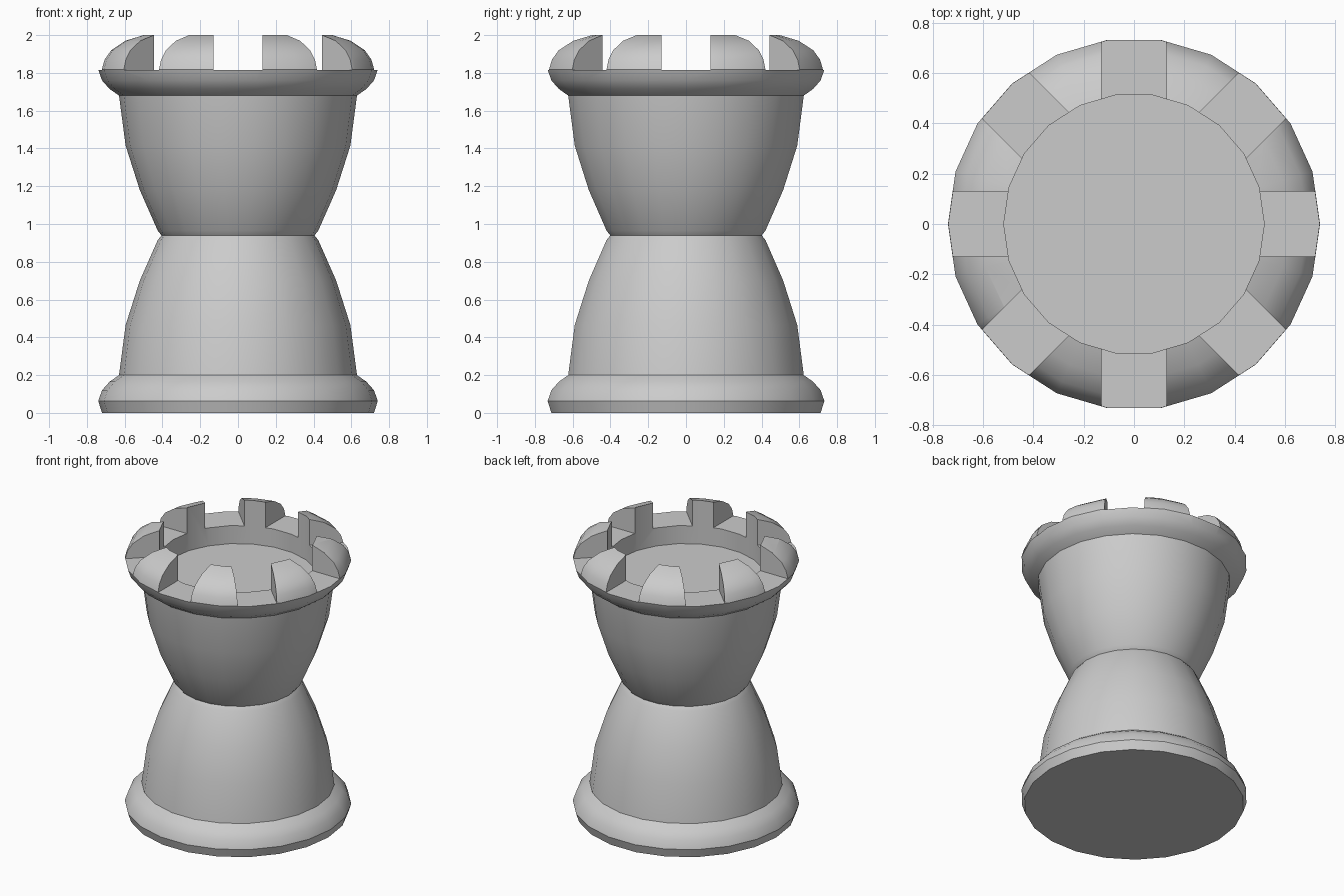
import bpy, bmesh, math

cube = bpy.data.objects.get("Cube")
if cube:
    bpy.data.objects.remove(cube, do_unlink=True)

SIDES = 22
SLOT_FLOOR = 1.815

grey = bpy.data.materials.new("plain grey")
grey.use_nodes = True
grey.diffuse_color = (0.6, 0.6, 0.6, 1)
grey.node_tree.nodes["Principled BSDF"].inputs["Base Color"].default_value = (0.6, 0.6, 0.6, 1)


def make_object(name, bm):
    bmesh.ops.recalc_face_normals(bm, faces=bm.faces)
    mesh = bpy.data.meshes.new(name)
    bm.to_mesh(mesh)
    bm.free()
    mesh.materials.append(grey)
    obj = bpy.data.objects.new(name, mesh)
    bpy.context.collection.objects.link(obj)
    return obj


def lathe(name, profile):
    """Turn (radius, height) points about the z axis and cap both ends."""
    bm = bmesh.new()
    rings = []
    for r, z in profile:
        angles = [math.tau * i / SIDES for i in range(SIDES)]
        rings.append([bm.verts.new((r * math.cos(a), r * math.sin(a), z)) for a in angles])
    for low, high in zip(rings, rings[1:]):
        for i in range(SIDES):
            j = (i + 1) % SIDES
            bm.faces.new((low[i], low[j], high[j], high[i]))
    bm.faces.new(rings[0])
    bm.faces.new(rings[-1])
    return make_object(name, bm)


# Lower half outline: rounded foot and flared body up to the neck
foot = [(0.72, 0), (0.74, 0.063), (0.72, 0.12), (0.68, 0.165), (0.63, 0.2)]
flare = [(0.595, 0.465), (0.52, 0.70), (0.425, 0.915), (0.405, 0.94)]
# Upper half repeats it upside down, then the crown rounds inwards to the recess
upper = [(r, 1.88 - z) for r, z in reversed((foot + flare)[1:-1])]
crown = [(0.725, 1.87), (0.69, 1.92), (0.615, 1.97), (0.518, 2.0), (0.518, 1.685)]
tower = lathe("tower", foot + flare + upper + crown)

# Eight slots between the battlements, cut by four crossing bars
bpy.context.view_layer.objects.active = tower
tower.select_set(True)
for k in range(4):
    bm = bmesh.new()
    bmesh.ops.create_cube(bm, size=1)
    for v in bm.verts:
        v.co.x *= 2
        v.co.y *= 0.26
        v.co.z = SLOT_FLOOR if v.co.z < 0 else 2.2
    bar = make_object("slot_cutter", bm)
    bar.rotation_euler.z = k * math.pi / 4
    bar.hide_render = True
    bpy.context.view_layer.update()
    cut = tower.modifiers.new("slot", "BOOLEAN")
    cut.object = bar
    cut.operation = "DIFFERENCE"
    cut.solver = "EXACT"
    bpy.ops.object.modifier_apply(modifier=cut.name)
    bpy.data.objects.remove(bar, do_unlink=True)

bpy.ops.object.shade_smooth_by_angle(angle=math.radians(30))
